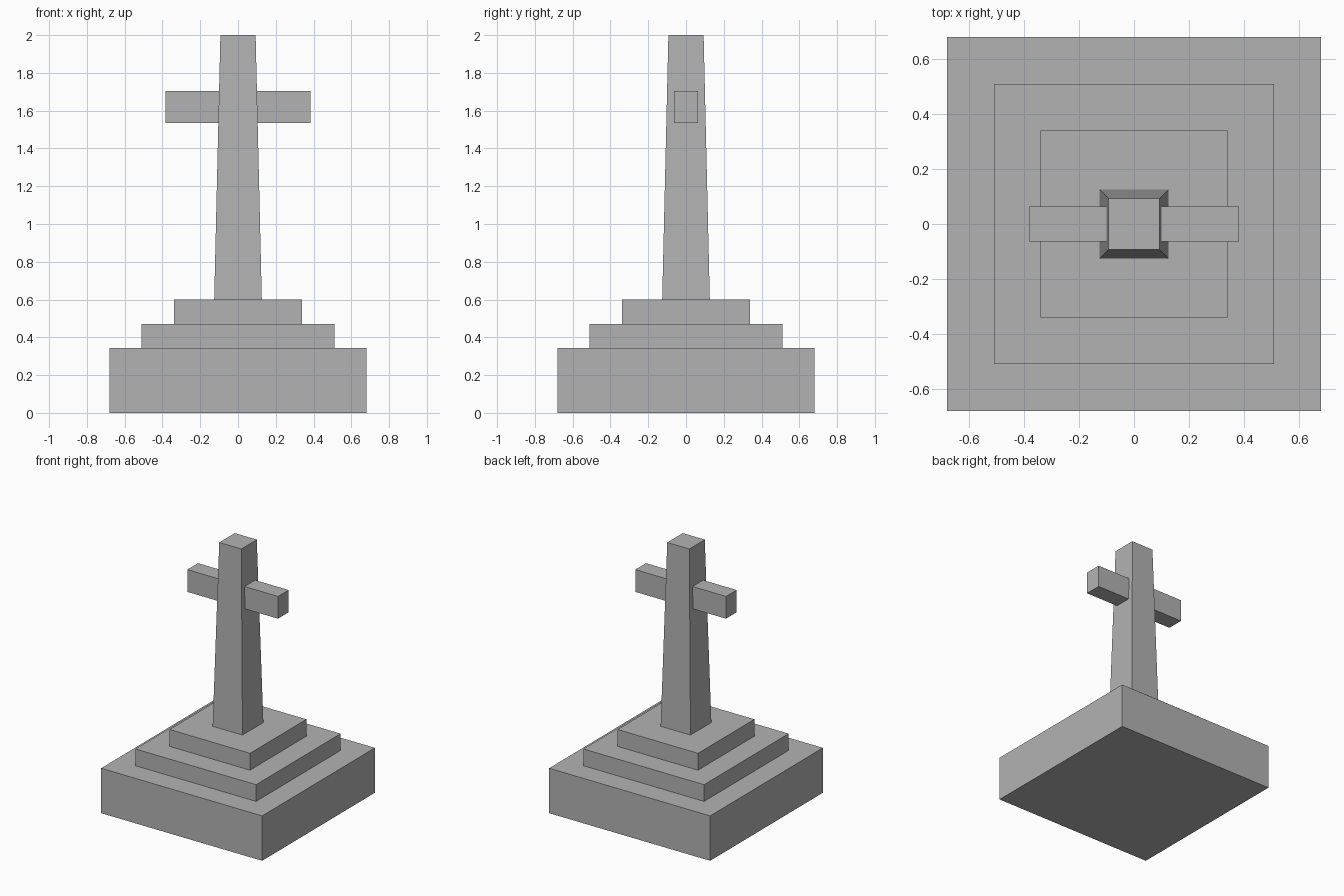
import bpy
import bmesh

cube = bpy.data.objects.get("Cube")
if cube:
    bpy.data.objects.remove(cube, do_unlink=True)

# Single stone colour
stone = bpy.data.materials.new("grey stone")
stone.use_nodes = True
COLOUR = (0.45, 0.45, 0.45, 1.0)
stone.diffuse_color = COLOUR
stone.node_tree.nodes["Principled BSDF"].inputs["Base Color"].default_value = COLOUR


def block(name, half_x, half_y, bottom, top, taper=1.0):
    """Box between two heights, its top scaled by taper."""
    mesh = bpy.data.meshes.new(name)
    bm = bmesh.new()
    bmesh.ops.create_cube(bm, size=2)
    for v in bm.verts:
        upper = v.co.z > 0
        scale = taper if upper else 1.0
        v.co = (v.co.x * half_x * scale, v.co.y * half_y * scale,
                top if upper else bottom)
    bm.to_mesh(mesh)
    bm.free()
    mesh.materials.append(stone)
    obj = bpy.data.objects.new(name, mesh)
    bpy.context.collection.objects.link(obj)
    return obj


# Stepped base
block("base_plinth", 0.68, 0.68, 0, 0.343)
block("middle_step", 0.51, 0.51, 0.343, 0.471)
block("upper_step", 0.34, 0.34, 0.471, 0.6)

# Tapered shaft and crossbar
block("shaft", 0.126, 0.126, 0.6, 2.0, taper=0.74)
block("crossbar", 0.383, 0.064, 1.534, 1.704)
